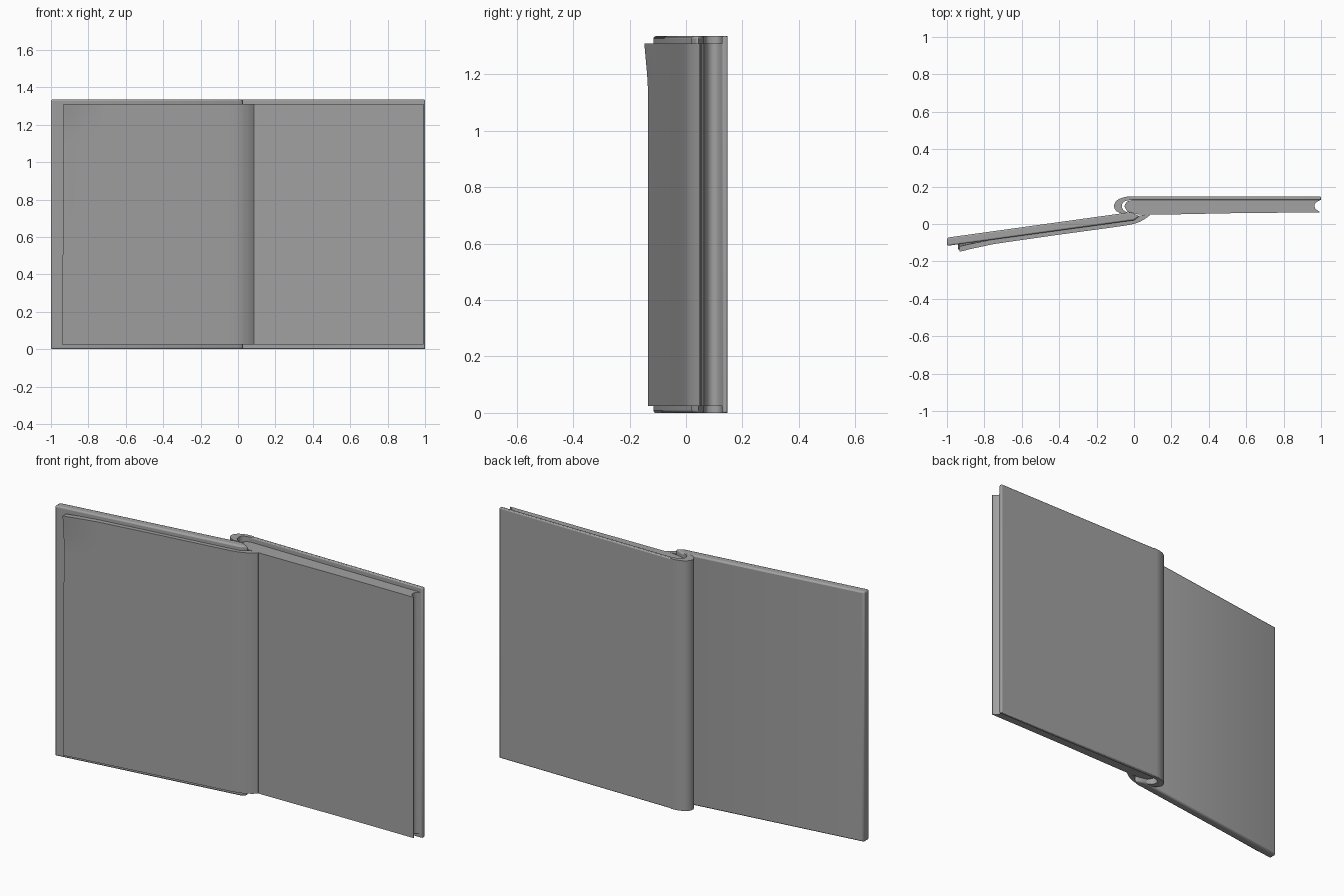
import bpy, bmesh, math

if "Cube" in bpy.data.objects:
    bpy.data.objects.remove(bpy.data.objects["Cube"], do_unlink=True)

HEIGHT = 1.335
MARGIN = 0.025

grey = bpy.data.materials.new("plain grey")
grey.use_nodes = True
colour = (0.36, 0.36, 0.36, 1)
grey.diffuse_color = colour
grey.node_tree.nodes["Principled BSDF"].inputs["Base Color"].default_value = colour


def curve_through(points, steps=6):
    """Smooth path through a few points."""
    out = []
    for i in range(len(points) - 1):
        a, b = points[i], points[i + 1]
        before = points[max(i - 1, 0)]
        after = points[min(i + 2, len(points) - 1)]
        for s in range(steps):
            t = s / steps
            out.append(tuple(
                0.5 * (2 * q + (r - p) * t + (2 * p - 5 * q + 4 * r - w) * t * t
                       + (3 * q - p - 3 * r + w) * t ** 3)
                for p, q, r, w in zip(before, a, b, after)))
    return out + [points[-1]]


def upright(name, profile, z0, z1, rows=1, deform=None):
    """Solid with a plan outline drawn in x and y, raised from z0 to z1."""
    bm = bmesh.new()
    rings = []
    for k in range(rows + 1):
        z = z0 + (z1 - z0) * k / rows
        rings.append([bm.verts.new((x, y, z)) for x, y in profile])
    n = len(profile)
    for low, high in zip(rings, rings[1:]):
        for i in range(n):
            j = (i + 1) % n
            bm.faces.new((low[i], low[j], high[j], high[i]))
    bm.faces.new(rings[0])
    bm.faces.new(rings[-1])
    bmesh.ops.recalc_face_normals(bm, faces=bm.faces)
    if deform:
        for v in bm.verts:
            deform(v.co)
    mesh = bpy.data.meshes.new(name)
    bm.to_mesh(mesh)
    bm.free()
    mesh.materials.append(grey)
    obj = bpy.data.objects.new(name, mesh)
    bpy.context.collection.objects.link(obj)
    bpy.ops.object.select_all(action="DESELECT")
    obj.select_set(True)
    bpy.context.view_layer.objects.active = obj
    bpy.ops.object.shade_smooth_by_angle(angle=math.radians(35))
    return obj


def soften(obj, width):
    bevel = obj.modifiers.new("soft edges", "BEVEL")
    bevel.width = width
    bevel.segments = 2
    bevel.limit_method = "ANGLE"
    bevel.angle_limit = math.radians(40)


# Covers
back = upright("back_cover", [(-0.03, 0.128), (1, 0.128), (1, 0.147), (-0.03, 0.147)], 0, HEIGHT)
soften(back, 0.005)
front = upright("front_cover", [(-1, -0.117), (0, 0.02), (0.03, 0.042), (-0.02, 0.063), (-1, -0.073)], 0, HEIGHT)
soften(front, 0.008)

# Rounded spine joining the covers
spine_outer = curve_through([(-0.01, 0.147), (-0.05, 0.144), (-0.09, 0.127), (-0.107, 0.098),
                             (-0.095, 0.07), (-0.06, 0.054)])
spine_inner = curve_through([(-0.035, 0.062), (-0.058, 0.076), (-0.064, 0.1), (-0.052, 0.12), (-0.01, 0.13)])
upright("spine", spine_outer + spine_inner, 0, HEIGHT)

# Page block with a rounded back and a hollow fore edge
page_front = curve_through([(0.02, 0.052), (0.1, 0.05), (0.3, 0.053), (0.55, 0.058), (0.992, 0.062)])
fore_edge = curve_through([(0.992, 0.066), (0.972, 0.08), (0.965, 0.097), (0.972, 0.114), (0.995, 0.128)])
block_back = curve_through([(0, 0.13), (-0.035, 0.12), (-0.05, 0.095), (-0.035, 0.065)])
upright("page_block", page_front + fore_edge + block_back, MARGIN, HEIGHT - MARGIN)


# Turned pages, with the top outer corner lifted
def lift_corner(co):
    along = min(max((-0.75 - co.x) / 0.19, 0), 1)
    up = min(max((co.z - 1.17) / 0.14, 0), 1)
    co.y -= 0.013 * along * up
    if co.x < -0.9:
        co.x += 0.008 * co.z / HEIGHT


page_face = curve_through([(-0.94, -0.135), (-0.7, -0.1), (-0.4, -0.057), (-0.1, -0.016),
                           (0, 0.001), (0.05, 0.022), (0.085, 0.047)])
page_under = curve_through([(0.085, 0.054), (0.03, 0.044), (-0.1, 0.008), (-0.5, -0.047), (-0.94, -0.107)])
upright("turned_pages", page_face + page_under, MARGIN, HEIGHT - MARGIN, 24, lift_corner)
